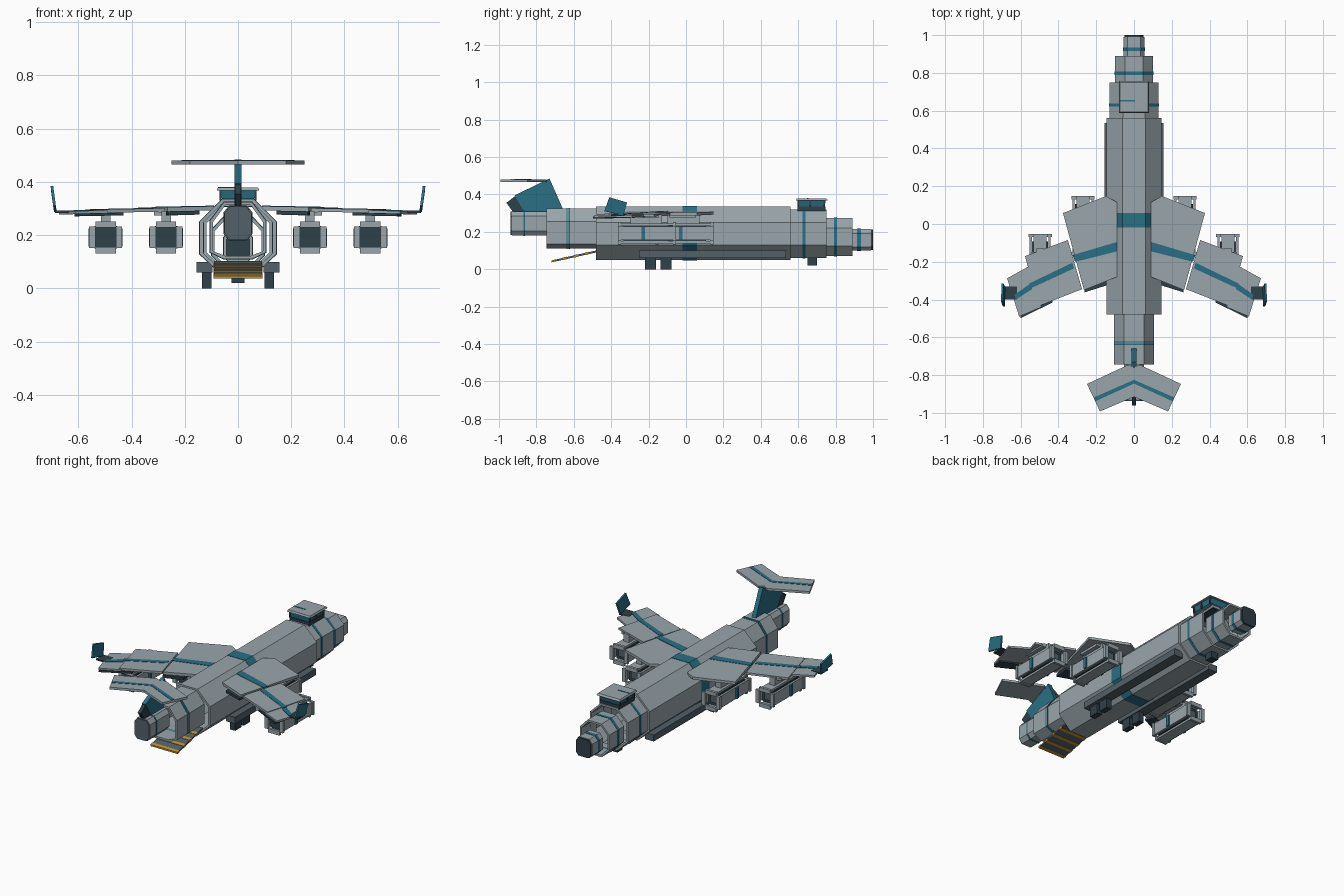
import bpy, bmesh


def material(name, col):
    m = bpy.data.materials.new(name)
    m.diffuse_color = (*col, 1)
    return m


LIGHT = material("light grey", (0.32, 0.38, 0.41))
MID = material("slate grey", (0.085, 0.115, 0.14))
DARK = material("dark slate", (0.028, 0.05, 0.065))
TEAL = material("teal", (0.022, 0.16, 0.235))
YELLOW = material("amber", (0.5, 0.28, 0.03))


def finish(name, bm, mat):
    bmesh.ops.recalc_face_normals(bm, faces=bm.faces)
    me = bpy.data.meshes.new(name)
    bm.to_mesh(me)
    bm.free()
    me.materials.append(mat)
    ob = bpy.data.objects.new(name, me)
    bpy.context.collection.objects.link(ob)
    return ob


def loft(name, a, b, mat):
    """Closed solid between two matching polygons."""
    bm = bmesh.new()
    va, vb = [bm.verts.new(p) for p in a], [bm.verts.new(p) for p in b]
    bm.faces.new(va)
    bm.faces.new(vb)
    n = len(a)
    for i in range(n):
        bm.faces.new((va[i], va[(i + 1) % n], vb[(i + 1) % n], vb[i]))
    return finish(name, bm, mat)


def box(name, x0, x1, y0, y1, z0, z1, mat):
    q = [(x0, y0), (x1, y0), (x1, y1), (x0, y1)]
    return loft(name, [(*p, z0) for p in q], [(*p, z1) for p in q], mat)


def octagon(w, a, z, d=0):
    """Half width w, flat half width a, four heights z, inset d."""
    w, a = w - d, a - d * 0.4
    z0, z1, z2, z3 = z[0] + d, z[1] + d * 0.4, z[2] - d * 0.4, z[3] - d
    return [(a, z0), (w, z1), (w, z2), (a, z3),
            (-a, z3), (-w, z2), (-w, z1), (-a, z0)]


def tube(name, y0, y1, w, a, z, mat, t=0.012, grow=0):
    """Open-ended eight-sided shell."""
    bm = bmesh.new()
    out, inn = octagon(w, a, z, -grow), octagon(w, a, z, t)
    rings = [[bm.verts.new((x, y, h)) for x, h in r]
             for r, y in ((out, y0), (out, y1), (inn, y1), (inn, y0))]
    for k in range(4):
        r, s = rings[k], rings[(k + 1) % 4]
        for i in range(8):
            j = (i + 1) % 8
            bm.faces.new((r[i], r[j], s[j], s[i]))
    return finish(name, bm, mat)


def plate(name, s, pts, zfun, lo, hi, mat):
    """Flat panel outlined in plan, mirrored by s."""
    return loft(name, [(s * x, y, zfun(x) + lo) for x, y in pts],
                [(s * x, y, zfun(x) + hi) for x, y in pts], mat)


def fin(name, pts, t, mat):
    return loft(name, [(-t, y, z) for y, z in pts], [(t, y, z) for y, z in pts], mat)


# Fuselage shells with their painted bands
sections = [
    ("main_hull", -0.48, 0.56, 0.145, 0.06, (0.05, 0.13, 0.25, 0.335), [(-0.018, 0.058)]),
    ("forward_hull", 0.555, 0.75, 0.13, 0.058, (0.06, 0.13, 0.25, 0.32), [(0.622, 0.638)]),
    ("nose_hull", 0.745, 0.89, 0.10, 0.048, (0.07, 0.125, 0.22, 0.275), [(0.79, 0.808)]),
    ("nose_tip", 0.885, 0.99, 0.055, 0.035, (0.10, 0.12, 0.19, 0.215), [(0.915, 0.935)]),
    ("aft_hull", -0.745, -0.475, 0.105, 0.052, (0.11, 0.135, 0.255, 0.325),
     [(-0.64, -0.633), (-0.628, -0.621)]),
    ("tail_boom", -0.93, -0.74, 0.052, 0.032, (0.18, 0.205, 0.285, 0.31), [(-0.87, -0.86)]),
]
for name, y0, y1, w, a, z, bands in sections:
    tube(name, y0, y1, w, a, z, LIGHT)
    for b0, b1 in bands:
        tube(name + "_band", b0, b1, w, a, z, TEAL, grow=0.002)

# Nose and tail end caps
for name, y0, y1, w, a, z, mat in (
        ("nose_cap", 0.982, 1.0, 0.05, 0.033, (0.102, 0.122, 0.188, 0.212), DARK),
        ("tail_cap", -0.937, -0.92, 0.05, 0.031, (0.182, 0.207, 0.283, 0.308), MID)):
    o = octagon(w, a, z)
    loft(name, [(x, y0, h) for x, h in o], [(x, y1, h) for x, h in o], mat)


# Cockpit: dark base, teal glazing, overhanging roof
def rect(x, y0, y1, z):
    return [(-x, y0, z), (x, y0, z), (x, y1, z), (-x, y1, z)]


loft("cockpit_base", rect(0.066, 0.595, 0.745, 0.305), rect(0.066, 0.595, 0.745, 0.336), DARK)
loft("cockpit_glass", rect(0.06, 0.60, 0.74, 0.336), rect(0.068, 0.595, 0.748, 0.37), TEAL)
loft("cockpit_roof", rect(0.08, 0.588, 0.758, 0.368), rect(0.075, 0.593, 0.75, 0.379), LIGHT)
box("roof_stripe", -0.075, 0.005, 0.648, 0.656, 0.378, 0.381, TEAL)
for s in (-1, 1):
    for y in (0.6, 0.665, 0.738):
        box("cockpit_frame", s * 0.062, s * 0.07, y - 0.004, y + 0.004, 0.33, 0.37, DARK)

# Loading ramp with amber edge
ramp = [(-0.47, 0.092), (-0.705, 0.04), (-0.705, 0.05), (-0.47, 0.103)]
fin("ramp", ramp, 0.09, MID)
fin("ramp_edge", [(-0.70, 0.0405), (-0.72, 0.037), (-0.72, 0.047), (-0.70, 0.0515)], 0.092, YELLOW)
for k in range(3):
    y = -0.52 - 0.06 * k
    z = 0.092 + (y + 0.47) * 0.22
    fin("ramp_mark", [(y, z - 0.002), (y - 0.02, z - 0.006),
                      (y - 0.02, z + 0.008), (y, z + 0.0125)], 0.0915, YELLOW)

# Nose wheel, main wheels, sponsons
box("nose_wheel", -0.024, 0.024, 0.65, 0.70, 0.02, 0.065, DARK)
for s in (-1, 1):
    box("sponson", s * 0.095, s * 0.155, -0.25, 0.535, 0.06, 0.10, MID)
    for y in (-0.19, -0.107):
        box("main_wheel", s * 0.10, s * 0.135, y - 0.03, y + 0.03, 0.0, 0.062, DARK)


def wing_z(x):
    return 0.305 - 0.02 * x


for s in (-1, 1):
    # Wing panels, stepped outwards
    plate("inner_wing", s, [(0.09, -0.28), (0.09, 0.115), (0.148, 0.148), (0.376, 0.058),
                            (0.265, -0.35)], wing_z, -0.01, 0.006, LIGHT)
    plate("outer_wing", s, [(0.275, -0.345), (0.35, -0.085), (0.577, -0.17), (0.505, -0.435)],
          wing_z, -0.011, 0.002, LIGHT)
    plate("wing_tip", s, [(0.49, -0.44), (0.55, -0.22), (0.672, -0.288), (0.608, -0.49)],
          wing_z, -0.014, -0.002, LIGHT)
    # Wing stripes
    plate("inner_stripe", s, [(0.09, -0.145), (0.09, -0.095), (0.325, -0.165), (0.312, -0.2)],
          wing_z, 0.005, 0.008, TEAL)
    plate("outer_stripe", s, [(0.318, -0.235), (0.326, -0.205), (0.555, -0.315), (0.545, -0.34)],
          wing_z, 0.001, 0.004, TEAL)
    plate("tip_stripe", s, [(0.54, -0.345), (0.548, -0.315), (0.633, -0.375), (0.625, -0.4)],
          wing_z, -0.003, 0.001, TEAL)
    # Flaps under the trailing edge
    plate("inner_flap", s, [(0.145, -0.325), (0.15, -0.24), (0.27, -0.27), (0.262, -0.362)],
          wing_z, -0.025, -0.01, DARK)
    plate("outer_flap", s, [(0.43, -0.415), (0.45, -0.36), (0.615, -0.43), (0.6, -0.498)],
          wing_z, -0.022, -0.0115, DARK)
    # Winglet
    prof = [(-0.41, 0.385, 0.70), (-0.315, 0.357, 0.697), (-0.335, 0.288, 0.687), (-0.437, 0.31, 0.69)]
    loft("winglet", [(s * (x - 0.006), y, z) for y, z, x in prof],
         [(s * (x + 0.004), y, z) for y, z, x in prof], TEAL)
    box("winglet_mount", s * 0.62, s * 0.688, -0.40, -0.33, 0.284, 0.292, DARK)

    # Engine pods: dark core inside four flanged rails
    for cx, cy in ((0.27, -0.008), (0.497, -0.208)):
        cz, x = 0.192, s * cx
        box("pod_core", x - 0.042, x + 0.042, cy - 0.125, cy + 0.115, cz - 0.042, cz + 0.042, DARK)
        box("pod_intake", x - 0.022, x + 0.022, cy + 0.11, cy + 0.125, cz - 0.022, cz + 0.022, MID)
        box("pod_stripe", x - 0.064, x + 0.064, cy - 0.03, cy - 0.01, cz - 0.034, cz + 0.034, TEAL)
        for k in (-1, 1):
            e, f = sorted((x + k * 0.044, x + k * 0.056))
            box("pod_side_rail", e, f, cy - 0.15, cy + 0.15, cz - 0.036, cz + 0.036, LIGHT)
            g, h = sorted((cz + k * 0.042, cz + k * 0.054))
            box("pod_flat_rail", x - 0.034, x + 0.034, cy - 0.15, cy + 0.15, g, h, LIGHT)
            for y in (cy - 0.147, cy + 0.147):
                box("pod_side_flange", e - 0.006, f + 0.006, y - 0.008, y + 0.008,
                    cz - 0.04, cz + 0.04, LIGHT)
                box("pod_flat_flange", x - 0.038, x + 0.038, y - 0.008, y + 0.008,
                    g - 0.006, h + 0.006, LIGHT)
        box("pod_pylon", x - 0.018, x + 0.018, cy - 0.09, cy + 0.08, 0.24, 0.294, LIGHT)
        box("pylon_shoe", x - 0.045, x + 0.045, cy - 0.08, cy + 0.06, 0.274, 0.288, LIGHT)

    # Swept tailplane and its stripe
    plate("tailplane", s, [(0, -0.76), (0.03, -0.745), (0.249, -0.847), (0.18, -0.992), (0, -0.915)],
          lambda x: 0.473, -0.007, 0.007, LIGHT)
    plate("tailplane_stripe", s, [(0, -0.845), (0, -0.825), (0.212, -0.918), (0.203, -0.938)],
          lambda x: 0.48, -0.001, 0.002, TEAL)

# Tail fin and rudder
fin("tail_fin", [(-0.917, 0.395), (-0.73, 0.485), (-0.655, 0.315), (-0.86, 0.30)], 0.013, TEAL)
fin("rudder", [(-0.96, 0.355), (-0.915, 0.39), (-0.86, 0.305), (-0.92, 0.30)], 0.011, DARK)
